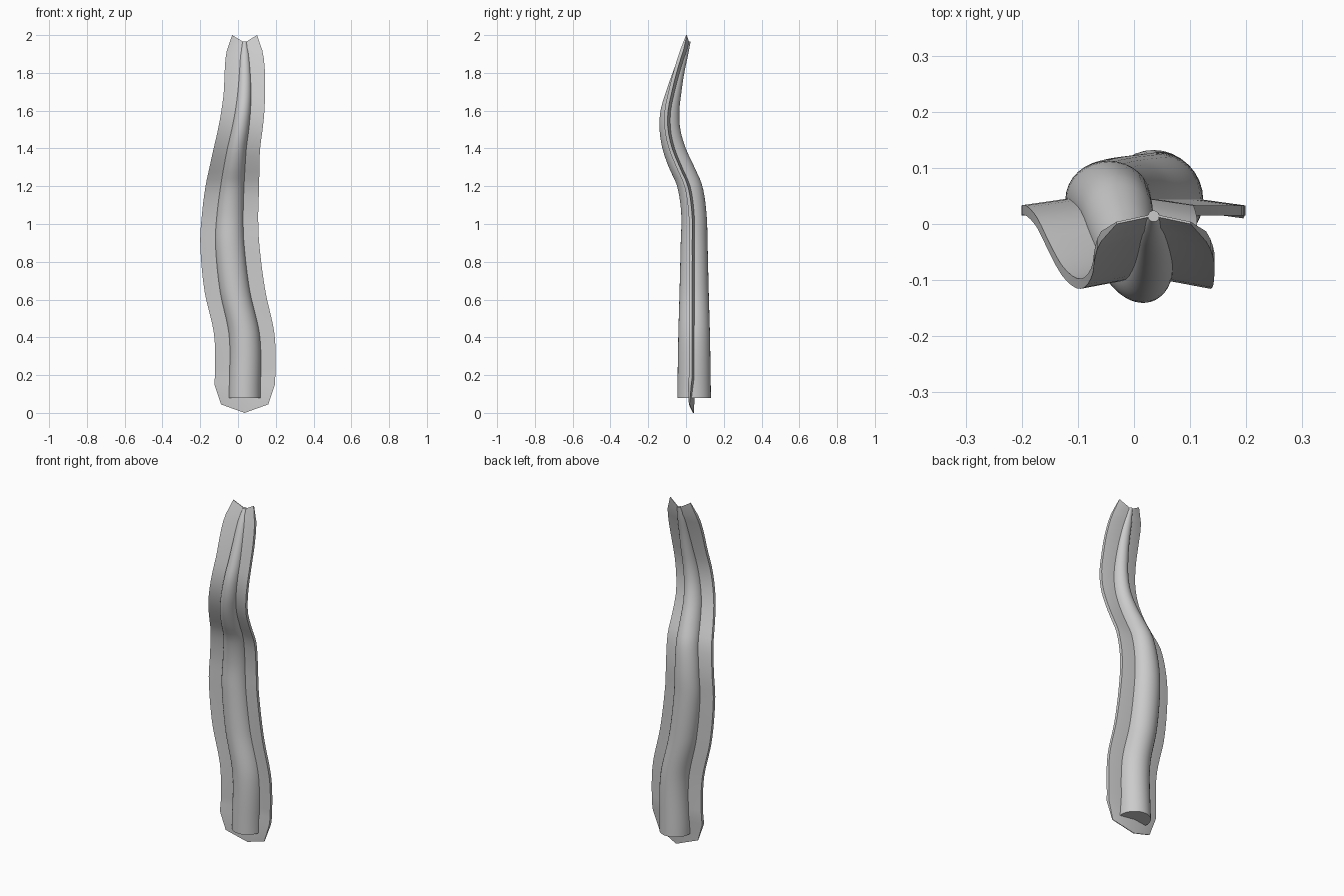
import bpy, bmesh, math

if "Cube" in bpy.data.objects:
    bpy.data.objects.remove(bpy.data.objects["Cube"])

# Shared centre line: z, x, y, blade half width, tube x radius, tube y radius
PATH = [
    (0.08, 0.035, 0.043, 0.16, 0.086, 0.089),
    (0.40, 0.035, 0.043, 0.160, 0.083, 0.084),
    (0.65, -0.017, 0.043, 0.161, 0.081, 0.077),
    (0.90, -0.044, 0.043, 0.156, 0.078, 0.071),
    (1.05, -0.042, 0.042, 0.149, 0.072, 0.067),
    (1.20, -0.030, 0.020, 0.142, 0.064, 0.067),
    (1.30, -0.019, -0.023, 0.132, 0.058, 0.068),
    (1.40, -0.006, -0.063, 0.123, 0.052, 0.062),
    (1.50, 0.012, -0.085, 0.118, 0.047, 0.055),
    (1.60, 0.026, -0.085, 0.114, 0.042, 0.050),
    (1.70, 0.034, -0.065, 0.109, 0.037, 0.041),
    (1.80, 0.036, -0.040, 0.107, 0.031, 0.031),
    (1.90, 0.035, -0.010, 0.098, 0.023, 0.022),
    (1.965, 0.035, 0.014, 0.08, 0.010, 0.010),
]


def sample(z):
    """Smooth (Hermite) interpolation of the path at height z."""
    n = len(PATH)
    i = max(0, min(n - 2, sum(p[0] <= z for p in PATH) - 1))
    a, b = PATH[i], PATH[i + 1]
    p, q = PATH[max(i - 1, 0)], PATH[min(i + 2, n - 1)]
    h = b[0] - a[0]
    t = (z - a[0]) / h
    if t < 0 or t > 1:
        return [a[k] + (b[k] - a[k]) * t for k in range(1, 6)]
    out = []
    for k in range(1, 6):
        m0 = (b[k] - p[k]) / (b[0] - p[0]) * h
        m1 = (q[k] - a[k]) / (q[0] - a[0]) * h
        out.append((2*t**3 - 3*t*t + 1) * a[k] + (t**3 - 2*t*t + t) * m0
                   + (3*t*t - 2*t**3) * b[k] + (t**3 - t*t) * m1)
    return out


def loft(name, rings):
    """Closed solid skinned through equal-length rings."""
    bm = bmesh.new()
    rows = [[bm.verts.new(c) for c in r] for r in rings]
    n = len(rows[0])
    for a, b in zip(rows, rows[1:]):
        for j in range(n):
            k = (j + 1) % n
            bm.faces.new((a[j], a[k], b[k], b[j]))
    bm.faces.new(rows[0][::-1])
    bm.faces.new(rows[-1])
    bmesh.ops.recalc_face_normals(bm, faces=bm.faces)
    me = bpy.data.meshes.new(name)
    bm.to_mesh(me)
    bm.free()
    ob = bpy.data.objects.new(name, me)
    bpy.context.collection.objects.link(ob)
    bpy.ops.object.select_all(action='DESELECT')
    bpy.context.view_layer.objects.active = ob
    ob.select_set(True)
    bpy.ops.object.shade_smooth_by_angle(angle=math.radians(35))
    return ob


# Round tapering midrib
rings = []
for i in range(61):
    z = 0.08 + (1.965 - 0.08) * i / 60
    x, y, w, rx, ry = sample(z)
    rings.append([(x + rx * math.cos(a), y + ry * math.sin(a), z)
                  for a in (2 * math.pi * j / 32 for j in range(32))])
loft("midrib", rings)


# Flat blade, folded slightly forward at both edges
def blade_ring(zc, ze, x, y, w, t, fold=0.022):
    c, e = (x, y), y - fold
    return [(x - w, e - t, ze), (x, y - t, zc), (x + w, e - t, ze),
            (x + w, e + t, ze), (x, y + t, zc), (x - w, e + t, ze)]


rings = [blade_ring(0.0, 0.045, 0.035, 0.039, 0.125, 0.002)]
rings.append(blade_ring(0.15, 0.15, 0.035, 0.041, 0.16, 0.009))
for i in range(1, 45):
    z = 0.15 + 1.77 * i / 44
    x, y, w = sample(z)[:3]
    rings.append(blade_ring(z, z, x, y + 0.003, w, 0.009))
rings.append(blade_ring(1.96, 2.0, 0.035, 0.016, 0.066, 0.002, 0.014))
loft("blade", rings)
